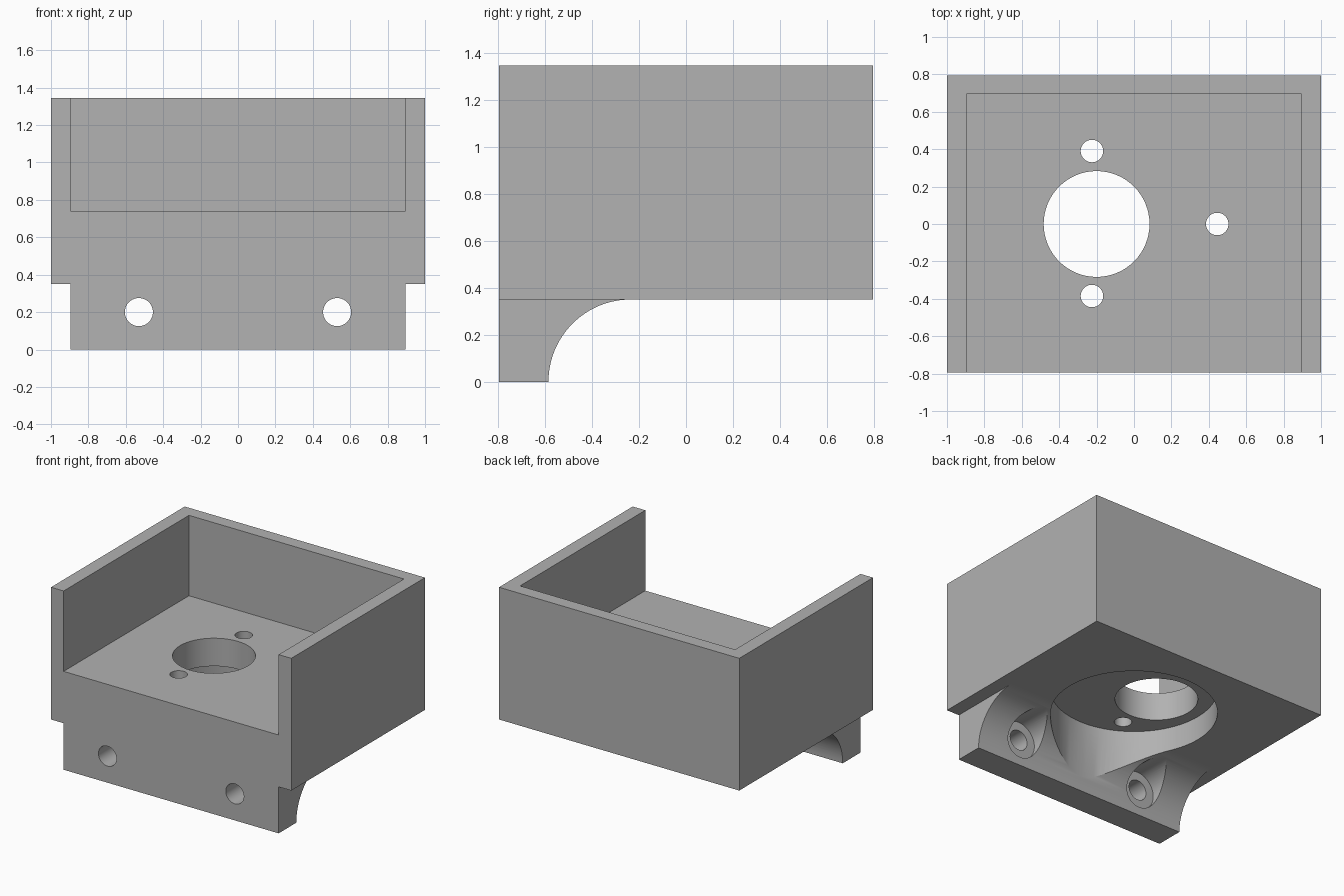
import bpy, bmesh, math
from mathutils import Matrix, Vector

default = bpy.data.objects.get("Cube")
if default:
    bpy.data.objects.remove(default, do_unlink=True)

grey = bpy.data.materials.new("plain grey")
grey.use_nodes = True
COLOUR = (0.445, 0.445, 0.445, 1)
grey.diffuse_color = COLOUR
grey.node_tree.nodes["Principled BSDF"].inputs["Base Color"].default_value = COLOUR


def add_object(name, bm):
    bmesh.ops.recalc_face_normals(bm, faces=bm.faces)
    mesh = bpy.data.meshes.new(name)
    bm.to_mesh(mesh)
    bm.free()
    mesh.materials.append(grey)
    obj = bpy.data.objects.new(name, mesh)
    bpy.context.scene.collection.objects.link(obj)
    return obj


def box(name, low, high):
    low, high = Vector(low), Vector(high)
    bm = bmesh.new()
    bmesh.ops.create_cube(bm, size=1)
    bmesh.ops.scale(bm, vec=high - low, verts=bm.verts)
    bmesh.ops.translate(bm, vec=(low + high) / 2, verts=bm.verts)
    return add_object(name, bm)


def cylinder(name, start, end, radius, sides=64):
    start, end = Vector(start), Vector(end)
    axis = end - start
    turn = Vector((0, 0, 1)).rotation_difference(axis).to_matrix().to_4x4()
    bm = bmesh.new()
    bmesh.ops.create_cone(bm, cap_ends=True, segments=sides, radius1=radius,
                          radius2=radius, depth=axis.length,
                          matrix=Matrix.Translation((start + end) / 2) @ turn)
    return add_object(name, bm)


def prism(name, profile, half_width):
    # Extrude a y-z outline along x
    bm = bmesh.new()
    face = bm.faces.new([bm.verts.new((-half_width, y, z)) for y, z in profile])
    moved = bmesh.ops.extrude_face_region(bm, geom=[face])["geom"]
    bmesh.ops.translate(bm, vec=(2 * half_width, 0, 0),
                        verts=[v for v in moved if isinstance(v, bmesh.types.BMVert)])
    return add_object(name, bm)


def combine(target, tool, operation):
    mod = target.modifiers.new(operation.title(), "BOOLEAN")
    mod.operation = operation
    mod.solver = "EXACT"
    mod.object = tool
    bpy.context.view_layer.objects.active = target
    bpy.ops.object.modifier_apply(modifier=mod.name)
    bpy.data.objects.remove(tool, do_unlink=True)


DEPTH, INNER = 0.795, 0.895
BASE, FLOOR, TOP = 0.35, 0.74, 1.345

# Tray block and the mounting flange with a concave fillet under its front
bracket = box("tray_bracket", (-1, -DEPTH, BASE), (1, DEPTH, TOP))
outline = [(-0.235, 0.45), (-DEPTH, 0.45), (-DEPTH, 0)]
for i in range(25):
    a = math.pi / 2 * i / 24
    outline.append((-0.235 - BASE * math.cos(a), BASE * math.sin(a)))
combine(bracket, prism("flange", outline, INNER), "UNION")

# Tray cavity, open at the front and top
cavity = box("cavity_cutter", (-INNER, -1, FLOOR), (INNER, 0.695, 2))
combine(bracket, cavity, "DIFFERENCE")

# Round recess underneath, offset shaft hole and three screw holes
combine(bracket, cylinder("recess_cutter", (0, 0, -0.2), (0, 0, 0.53), 0.57, 96), "DIFFERENCE")
for x, y, r in [(-0.2, 0, 0.283), (-0.225, 0.39, 0.06), (-0.225, -0.385, 0.06), (0.445, 0, 0.06)]:
    combine(bracket, cylinder("hole_cutter", (x, y, 0.4), (x, y, 0.9), r), "DIFFERENCE")

# Flange bolt holes with counterbores behind
for x in (-0.53, 0.53):
    combine(bracket, cylinder("counterbore_cutter", (x, -0.594, 0.2), (x, 0.1, 0.2), 0.14), "DIFFERENCE")
    combine(bracket, cylinder("bolt_cutter", (x, -1, 0.2), (x, -0.4, 0.2), 0.075), "DIFFERENCE")

# Smooth curves, crisp edges
bpy.ops.object.select_all(action="DESELECT")
bracket.select_set(True)
bpy.context.view_layer.objects.active = bracket
bpy.ops.object.shade_smooth_by_angle(angle=math.radians(25))
